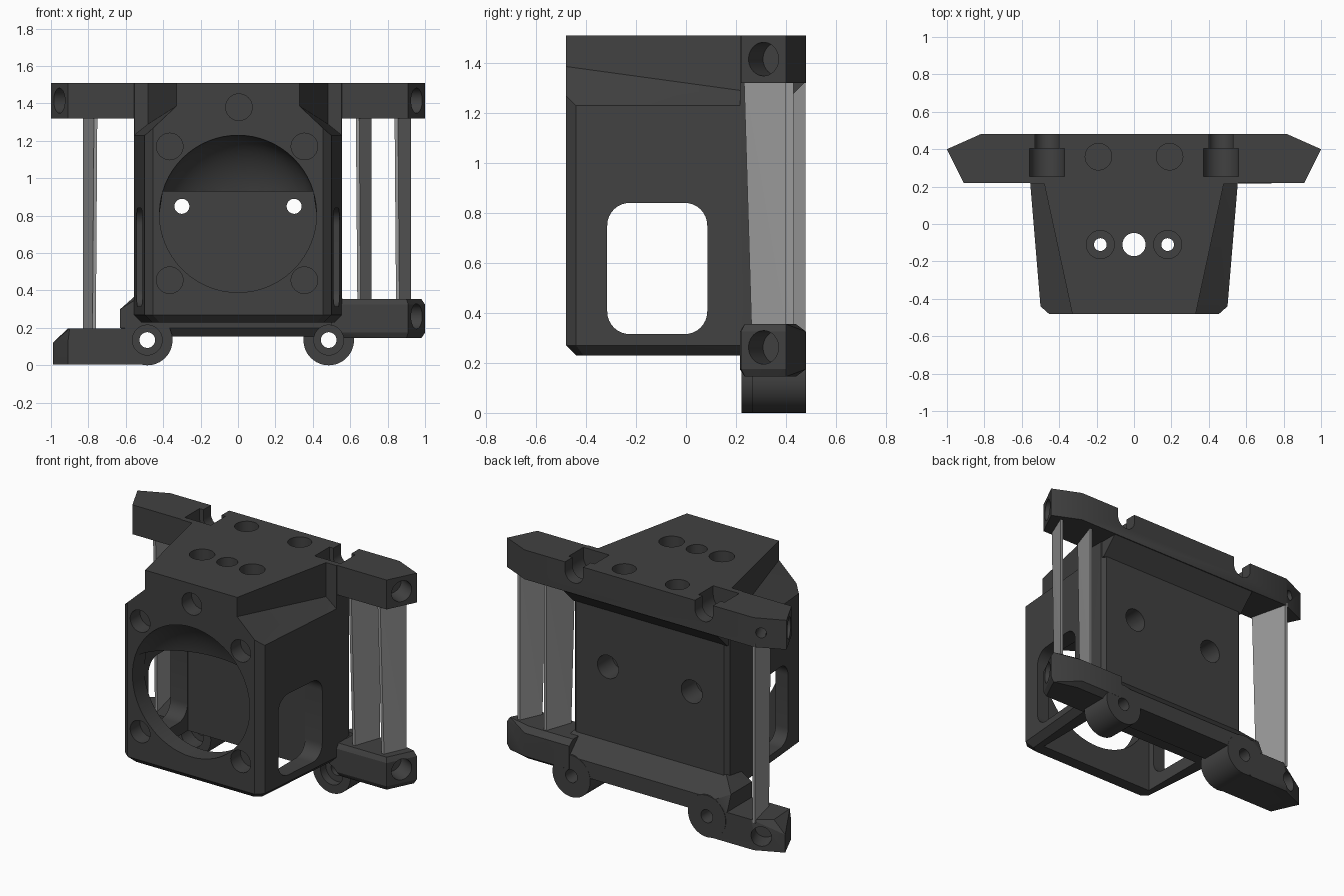
import bpy, bmesh, math
from mathutils import Vector, Matrix

if "Cube" in bpy.data.objects:
    bpy.data.objects.remove(bpy.data.objects["Cube"])


def material(name, v):
    m = bpy.data.materials.new(name)
    m.diffuse_color = (v, v, v, 1)
    m.use_nodes = True
    m.node_tree.nodes["Principled BSDF"].inputs["Base Color"].default_value = m.diffuse_color
    return m


DARK = material("charcoal", 0.053)
LIGHT = material("light_grey", 0.32)


def add(name, bm, mat=DARK):
    bmesh.ops.recalc_face_normals(bm, faces=bm.faces)
    me = bpy.data.meshes.new(name)
    bm.to_mesh(me)
    bm.free()
    me.materials.append(mat)
    ob = bpy.data.objects.new(name, me)
    bpy.context.collection.objects.link(ob)
    return ob


def hull(name, pts, mat=DARK):
    bm = bmesh.new()
    for p in pts:
        bm.verts.new(p)
    res = bmesh.ops.convex_hull(bm, input=bm.verts)
    junk = {g for g in res["geom_interior"] if isinstance(g, bmesh.types.BMVert)}
    bmesh.ops.delete(bm, geom=list(junk), context="VERTS")
    bmesh.ops.dissolve_limit(bm, angle_limit=0.01, verts=bm.verts, edges=bm.edges)
    return add(name, bm, mat)


def cyl(a, b, r, n=40):
    a, b = Vector(a), Vector(b)
    d = b - a
    bm = bmesh.new()
    m = Matrix.Translation((a + b) / 2) @ d.to_track_quat("Z", "Y").to_matrix().to_4x4()
    bmesh.ops.create_cone(bm, cap_ends=True, segments=n, radius1=r, radius2=r,
                          depth=d.length, matrix=m)
    return add("round_tool", bm)


def plan(pts, *zs):
    return [(x, y, z) for x, y in pts for z in zs]


def along_x(pts, x0, x1):
    return [(x, y, z) for x in (x0, x1) for y, z in pts]


def combine(target, tool, op):
    mod = target.modifiers.new("bool", "BOOLEAN")
    mod.object, mod.operation, mod.solver = tool, op, "EXACT"
    dg = bpy.context.evaluated_depsgraph_get()
    new = bpy.data.meshes.new_from_object(target.evaluated_get(dg))
    target.modifiers.clear()
    target.data = new
    bpy.data.objects.remove(tool)


def cut(tool):
    combine(housing, tool, "DIFFERENCE")


def join(tool):
    combine(housing, tool, "UNION")


# Main shell with chamfered corners and bottom rim
both = lambda p: p + [(-x, y) for x, y in p]
half = [(0.455, -0.48), (0.50, -0.44), (0.555, 0.22), (0.555, 0.345), (0.53, 0.37)]
rim = [(0.42, -0.44), (0.46, -0.41), (0.515, 0.22), (0.515, 0.32), (0.49, 0.36)]
housing = hull("housing", plan(both(half), 0.27, 1.51) + plan(both(rim), 0.23))

# Sloped notches along both upper sides
for s in (-1, 1):
    pts = []
    for y, w, zb, xo in ((-0.55, 0.315, 1.395, 0.49), (0.215, 0.48, 1.29, 0.555)):
        pts += [(s * x, y, z) for x, z in ((w, 1.6), (w, zb), (xo, 1.23), (0.7, 1.215), (0.7, 1.6))]
    cut(hull("notch", pts))

# Upper cross beam with pointed ends and a sloped rear underside
tip = [(0.91, 0.22), (1.0, 0.40), (0.82, 0.48)]
join(hull("beam", plan(both(tip), 1.32, 1.51)))
join(hull("beam_slope", along_x([(0.3, 1.36), (0.479, 1.36), (0.479, 1.325), (0.365, 1.21),
                                 (0.3, 1.21)], -0.55, 0.55)))

# Lower bar and the two lower arms
join(hull("lower_bar", along_x([(0.225, 0.23), (0.26, 0.155), (0.478, 0.155), (0.478, 0.26),
                                (0.365, 0.375), (0.225, 0.353)], -0.545, 0.545)
          + along_x([(0.225, 0.2), (0.478, 0.2), (0.44, 0.30), (0.225, 0.30)], -0.63, 0.6)))
join(hull("right_arm", plan([(0.5, 0.235), (0.5, 0.44), (0.90, 0.235), (0.98, 0.40), (0.82, 0.44)], 0.145, 0.355)
          + plan([(0.5, 0.215), (0.5, 0.48)] + tip, 0.175, 0.325)))
join(hull("left_arm", plan([(-0.48, 0.224), (-0.48, 0.477), (-0.91, 0.224), (-0.99, 0.40), (-0.82, 0.477)], 0.004, 0.12)
          + plan([(-0.48, 0.224), (-0.48, 0.477), (-0.90, 0.224), (-0.91, 0.40), (-0.80, 0.477)], 0.197)))

# Round mounting eyes with counterbored holes
for x, y in ((-0.485, 0.222), (0.485, 0.265)):
    join(cyl((x, y, 0.135), (x, 0.4795, 0.135), 0.135, 48))
for x in (-0.485, 0.485):
    cut(cyl((x, 0.1, 0.135), (x, 0.6, 0.135), 0.042))
    cut(cyl((x, 0.1, 0.135), (x, 0.32, 0.135), 0.08))

# Inner chamber open at the bottom, with a thick rear wall
cut(hull("chamber", [(x, y, z) for x in (-0.421, 0.421) for y in (-0.36, 0.09)
                     for z in (0.1, 0.93)]))

# Round front opening: full cylinder below, shallow dome above the chamber
low = [(-0.402, 0.93), (0.402, 0.93)]
for i in range(49):
    a = math.radians(180 + i * 180 / 48)
    low.append((0.42 * math.cos(a), 0.81 + 0.42 * math.sin(a)))
cut(hull("front_opening", [(x, y, z) for y in (-0.6, -0.3) for x, z in low]))
dome = []
for k in range(13):
    t = math.radians(k * 7.5)
    for i in range(64):
        a = i * math.pi / 32
        r = 0.42 * math.cos(t)
        dome.append((r * math.cos(a), -0.48 + 0.28 * math.sin(t), 0.81 + r * math.sin(a)))
        if k == 12:
            break
dome += [(p[0], -0.6, p[2]) for p in dome[:64]]
cut(hull("dome", dome))

# Rounded side windows
win = []
for cy, cz, a0 in ((-0.005, 0.75, 0), (-0.225, 0.75, 90), (-0.225, 0.405, 180), (-0.005, 0.405, 270)):
    for i in range(9):
        a = math.radians(a0 + i * 11.25)
        win.append((cy + 0.09 * math.cos(a), cz + 0.09 * math.sin(a)))
cut(hull("window", along_x(win, -0.7, 0.7)))

# Front screw holes
for x, z in ((0.355, 1.17), (-0.365, 1.17), (0.355, 0.455), (-0.365, 0.455), (0.005, 1.38)):
    cut(cyl((x, -0.6, z), (x, -0.38, z), 0.071))

# Top, rear and beam holes
for s in (-1, 1):
    cut(cyl((s * 0.19, 0.36, 1.38), (s * 0.19, 0.36, 1.6), 0.071))
    cut(cyl((s * 0.18, -0.11, 1.42), (s * 0.18, -0.11, 1.6), 0.075))
    cut(cyl((s * 0.18, -0.11, 0.8), (s * 0.18, -0.11, 1.6), 0.034))
    # rear wall holes, wider at the back
    cut(cyl((s * 0.30, 0.0, 0.85), (s * 0.30, 0.5, 0.85), 0.04))
    cut(cyl((s * 0.30, 0.22, 0.85), (s * 0.30, 0.5, 0.85), 0.075))
    # stepped U-shaped screw channels in the upper beam
    for r, y0, y1 in ((0.065, 0.35, 0.6), (0.093, 0.253, 0.403)):
        u = [(-r, 1.6), (r, 1.6)]
        u += [(r * math.cos(a), 1.455 + r * math.sin(a))
              for a in (math.pi * (1 + i / 20) for i in range(21))]
        cut(hull("channel", [(s * 0.465 + x, y, z) for y in (y0, y1) for x, z in u]))
cut(cyl((0, -0.11, 0.8), (0, -0.11, 1.6), 0.062))

# Angled holes in the arm ends
for s, z in ((-1, 1.415), (1, 1.415), (1, 0.262)):
    n = Vector((s * 0.894, -0.447, 0))
    c = Vector((s * 0.955, 0.31, z))
    cut(cyl(c - n * 0.13, c + n * 0.1, 0.067))
n = Vector((-0.406, 0.914, 0))
for x, z, r in ((-0.86, 1.415, 0.032), (-0.86, 0.095, 0.062)):
    c = Vector((x, 0.46, z))
    cut(cyl(c - n * 0.13, c + n * 0.1, r))

# Smooth only the round surfaces
bpy.context.view_layer.objects.active = housing
housing.select_set(True)
bpy.ops.object.shade_smooth_by_angle(angle=math.radians(25))
housing.data.materials.clear()
housing.data.materials.append(DARK)


# Thin angled struts between the arms: front x, rear x, rear y, bottom z
def strut(name, xf, xr, yr, zb):
    t = 0.018 * (1 if xf > 0 else -1)
    pts = []
    for z, yf, k in ((zb, 0.262, 0.008), (1.34, 0.232, 0.0)):
        xs = xf + (k if xf > 0 else -k)
        pts += [(xs, yf, z), (xs - t, yf, z), (xr, yr, z), (xr - t, yr, z)]
    hull(name, pts, LIGHT)


strut("left_strut", -0.77, -0.83, 0.478, 0.18)
strut("inner_right_strut", 0.648, 0.715, 0.43, 0.34)
strut("outer_right_strut", 0.855, 0.925, 0.40, 0.34)
